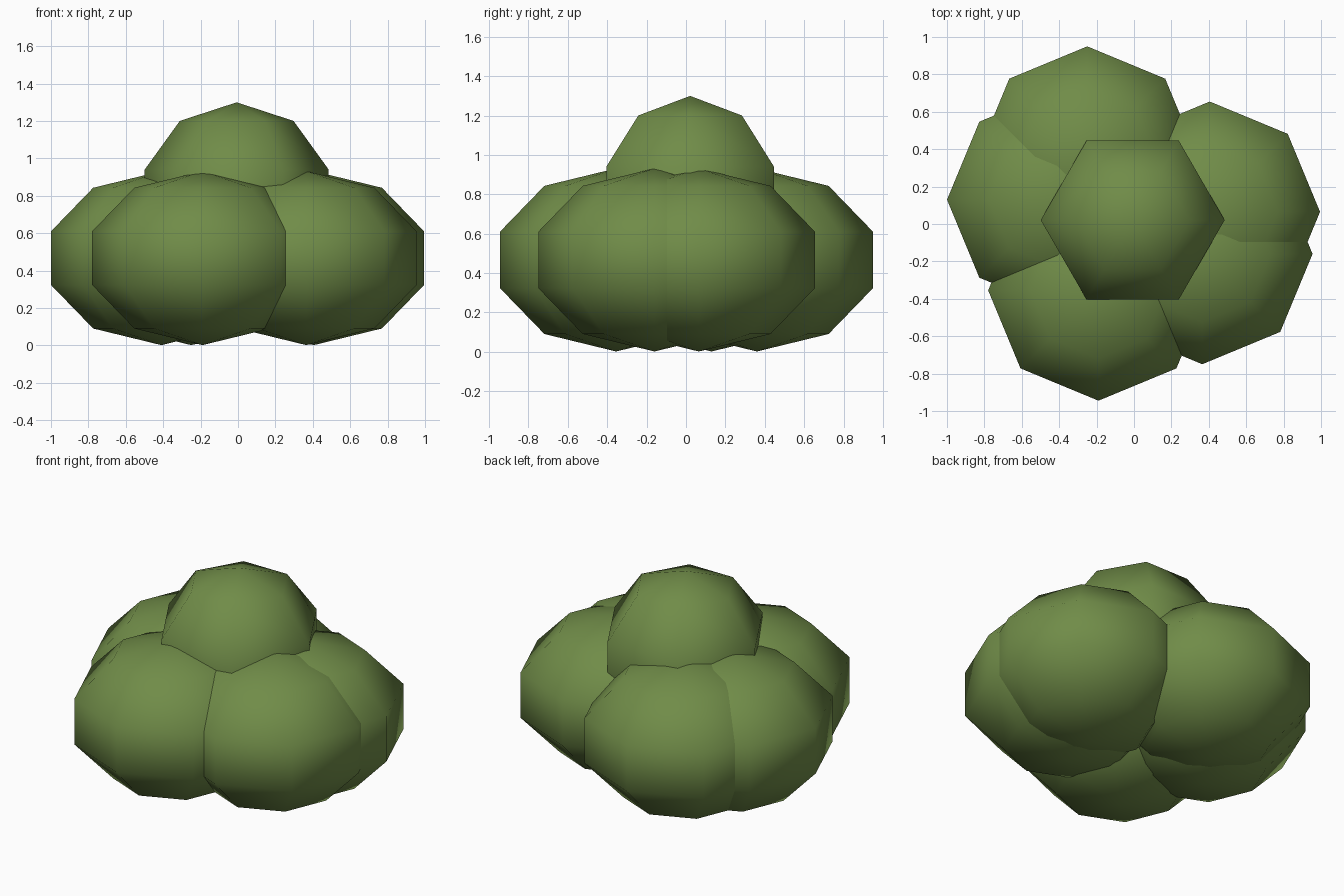
import bpy

if "Cube" in bpy.data.objects:
    bpy.data.objects.remove(bpy.data.objects["Cube"])

leaf_green = bpy.data.materials.new("leaf_green")
leaf_green.diffuse_color = (0.162, 0.262, 0.065, 1.0)
leaf_green.use_nodes = True
leaf_green.node_tree.nodes["Principled BSDF"].inputs["Base Color"].default_value = leaf_green.diffuse_color


def clump(name, x, y, z, segments, radius, half_height):
    """Smooth low-poly ellipsoid; radius is measured on its unit sphere."""
    bpy.ops.mesh.primitive_uv_sphere_add(
        segments=segments, ring_count=5, radius=1, location=(x, y, z))
    ob = bpy.context.object
    ob.name = name
    ob.scale = (radius, radius, half_height)
    bpy.ops.object.transform_apply(location=False, rotation=False, scale=True)
    bpy.ops.object.shade_smooth()
    ob.data.materials.append(leaf_green)
    # turn so that a corner points along +x
    v = max(ob.data.vertices, key=lambda p: p.co.x)
    if abs(v.co.y) > 0.01:
        ob.rotation_euler.z = 3.14159265 / segments
    return ob


# ring of five lower foliage clumps
LOWER = {
    "left_clump": (-0.41, 0.13),
    "back_clump": (-0.25, 0.36),
    "back_right_clump": (0.405, 0.065),
    "front_right_clump": (0.365, -0.16),
    "front_clump": (-0.19, -0.355),
}
for name, (x, y) in LOWER.items():
    clump(name, x, y, 0.467, 8, 0.62, 0.465)

# smaller six-sided clump on top
clump("top_clump", -0.007, 0.021, 0.78, 6, 0.517, 0.52)

# the six-sided clump starts at a corner on y, so force a corner onto x
top = bpy.data.objects["top_clump"]
corner = max(top.data.vertices, key=lambda p: p.co.x).co
top.rotation_euler.z = 0.0 if abs(corner.y) < 0.01 else 3.14159265 / 6
